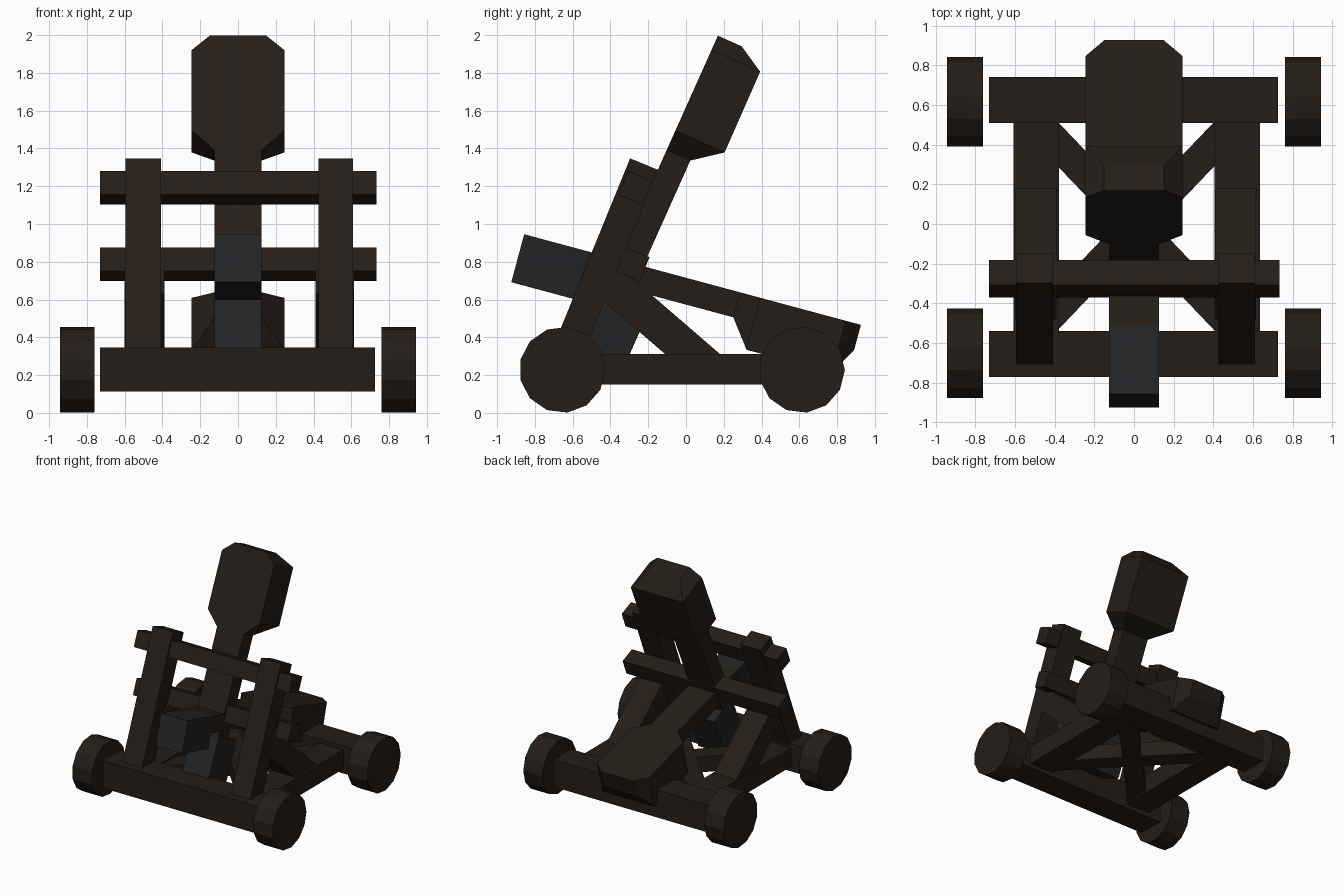
import bpy, bmesh, math
from mathutils import Vector, Matrix

if "Cube" in bpy.data.objects:
    bpy.data.objects.remove(bpy.data.objects["Cube"])


def material(name, rgb):
    m = bpy.data.materials.new(name)
    m.diffuse_color = (*rgb, 1)
    m.use_nodes = True
    m.node_tree.nodes["Principled BSDF"].inputs["Base Color"].default_value = m.diffuse_color
    return m


WOOD = material("dark_wood", (0.018, 0.0125, 0.009))
STONE = material("counterweight_grey", (0.0165, 0.0175, 0.0185))


def finish(name, bm, mat):
    bmesh.ops.recalc_face_normals(bm, faces=bm.faces)
    me = bpy.data.meshes.new(name)
    bm.to_mesh(me)
    bm.free()
    me.materials.append(mat)
    ob = bpy.data.objects.new(name, me)
    bpy.context.collection.objects.link(ob)
    return ob


def box(name, lo, hi, mat=WOOD):
    """Axis-aligned box between two corners."""
    bm = bmesh.new()
    bmesh.ops.create_cube(bm, size=1)
    lo, hi = Vector(lo), Vector(hi)
    for v in bm.verts:
        v.co = (lo + hi) / 2 + v.co * (hi - lo)
    return finish(name, bm, mat)


def beam(name, a, b, width, thick):
    """Rectangular beam from a to b; width is the horizontal measure."""
    a, b = Vector(a), Vector(b)
    d = (b - a).normalized()
    side = d.cross(Vector((0, 0, 1))).normalized()
    if abs(d.x) < 1e-6:
        side = Vector((1, 0, 0))
    up = side.cross(d)
    bm = bmesh.new()
    bmesh.ops.create_cube(bm, size=1)
    for v in bm.verts:
        c = v.co.copy()
        v.co = (a + b) / 2 + d * c.x * (b - a).length + side * c.y * width + up * c.z * thick
    return finish(name, bm, WOOD)


def loft(name, sections, place, mat):
    """Skin rectangles (t, half width, depth) laid along an arm."""
    bm = bmesh.new()
    rings = [[bm.verts.new(place(x, t, v)) for x, v in
              ((-w, 0), (w, 0), (w, d), (-w, d))] for t, w, d in sections]
    for r, s in zip(rings, rings[1:]):
        for i in range(4):
            j = (i + 1) % 4
            bm.faces.new((r[i], r[j], s[j], s[i]))
    bm.faces.new(rings[0])
    bm.faces.new(rings[-1])
    return finish(name, bm, mat)


def throwing_arm(prefix, tip, direction):
    """Spoon-headed arm with a counterweight, t measured back from the tip."""
    u = Vector(direction).normalized()
    v = Vector((u.y, -u.x))

    def place(x, t, depth):
        p = Vector(tip) - u * t + v * depth
        return (x, p.x, p.y)

    loft(prefix + "_arm", [(0, .15, .138), (.083, .245, .282), (.55, .245, .285),
                           (.663, .125, .137), (1.5, .125, .137)], place, WOOD)
    loft(prefix + "_counterweight", [(1.487, .125, .263), (1.846, .125, .263)], place, STONE)


# wheels
for end, y in (("front", -.655), ("rear", .613)):
    for side, x in (("left", -.852), ("right", .852)):
        bm = bmesh.new()
        bmesh.ops.create_cone(bm, cap_ends=True, segments=13, radius1=.228,
                              radius2=.228, depth=.182)
        bmesh.ops.transform(bm, verts=bm.verts, matrix=Matrix.Translation((x, y, .228))
                            @ Matrix.Rotation(math.pi / 2, 4, 'Y'))
        finish(f"{end}_{side}_wheel", bm, WOOD)

# axle beams
box("front_axle_beam", (-.73, -.772, .112), (.725, -.54, .345))
box("rear_axle_beam", (-.73, .51, .112), (.725, .742, .345))

# side rails, uprights and diagonal braces
for side, rail, post, brace in (("left", (-.608, -.378), (-.595, -.407), (-.6, -.39)),
                                ("right", (.405, .635), (.425, .61), (.41, .615))):
    box(side + "_side_rail", (rail[0], -.6, .15), (rail[1], .6, .312))
    px = sum(post) / 2
    beam(side + "_upright", (px, -.645, .28), (px, -.222, 1.317), post[1] - post[0], .16)
    bx = sum(brace) / 2
    beam(side + "_brace", (bx, .12, .238), (bx, -.42, .704), brace[1] - brace[0], .19)

# crossed floor braces
beam("floor_brace_a", (-.52, .545, .23), (.54, -.565, .23), .155, .13)
beam("floor_brace_b", (.54, .545, .23), (-.52, -.565, .231), .155, .13)

# crossbars tilted with the uprights
for name, y, z in (("upper_crossbar", -.27, 1.192), ("lower_crossbar", -.282, .787)):
    ob = box(name, (-.73, -.068, -.068), (.732, .068, .068))
    ob.data.transform(Matrix.Translation((0, y, z)) @ Matrix.Rotation(-math.radians(22.3), 4, 'X'))

# fired and loaded throwing arms
throwing_arm("raised", (.169, 1.997), (.409, .913))
throwing_arm("lowered", (.926, .466), (.966, -.26))
